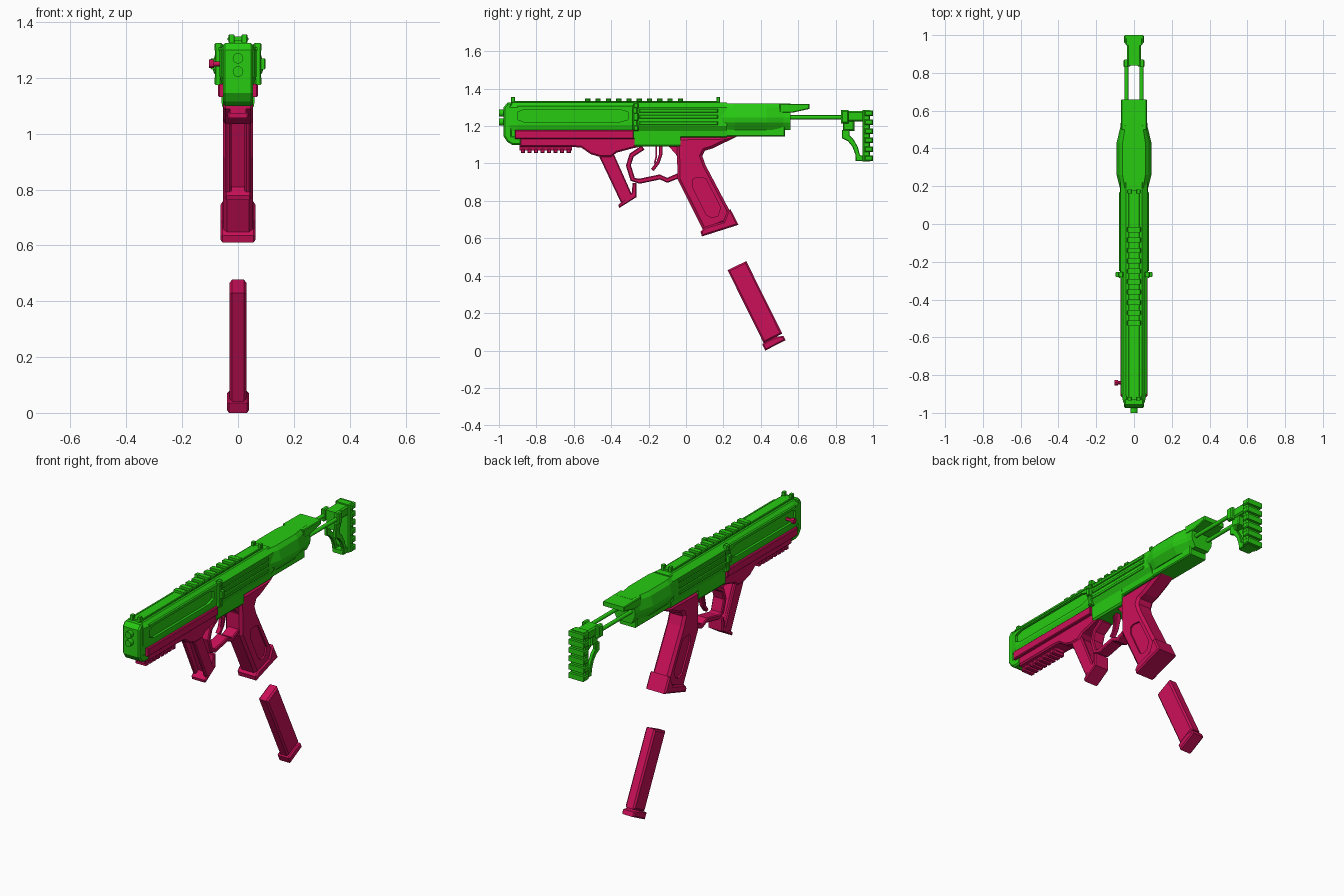
import bpy, bmesh, math
from mathutils import Vector

if "Cube" in bpy.data.objects:
    bpy.data.objects.remove(bpy.data.objects["Cube"])


def material(name, rgb):
    m = bpy.data.materials.new(name)
    m.diffuse_color = (*rgb, 1)
    m.use_nodes = True
    m.node_tree.nodes["Principled BSDF"].inputs["Base Color"].default_value = m.diffuse_color
    return m


GREEN = material("green", (0.02, 0.6, 0.006))
PINK = material("pink", (0.6, 0.005, 0.1))


def finish(name, bm, mat):
    bmesh.ops.recalc_face_normals(bm, faces=bm.faces)
    me = bpy.data.meshes.new(name)
    bm.to_mesh(me)
    bm.free()
    ob = bpy.data.objects.new(name, me)
    bpy.context.collection.objects.link(ob)
    if mat:
        me.materials.append(mat)
    return ob


def profile(name, pts, x0, x1, mat, bevel=0.0):
    """Side outline (y, z) extruded from x0 to x1, with chamfered side rims."""
    bm = bmesh.new()
    face = bm.faces.new([bm.verts.new((x0, y, z)) for y, z in pts])
    geo = bmesh.ops.extrude_face_region(bm, geom=[face])["geom"]
    bmesh.ops.translate(bm, vec=(x1 - x0, 0, 0),
                        verts=[g for g in geo if isinstance(g, bmesh.types.BMVert)])
    bmesh.ops.recalc_face_normals(bm, faces=bm.faces)
    if bevel:
        rims = [e for e in bm.edges if abs(e.verts[0].co.x - e.verts[1].co.x) < 1e-6]
        bmesh.ops.bevel(bm, geom=rims, offset=bevel, segments=1, affect='EDGES')
    return finish(name, bm, mat)


def box(name, x0, x1, y0, y1, z0, z1, mat, bevel=0.0):
    return profile(name, [(y0, z0), (y1, z0), (y1, z1), (y0, z1)], x0, x1, mat, bevel)


def loft(name, half, stations, mat):
    """Mirrored cross-section (x, z) swept along y; stations are (y, x scale)."""
    bm = bmesh.new()
    ring = half + [(-x, z) for x, z in reversed(half)]
    rows = [[bm.verts.new((x * s, y, z)) for x, z in ring] for y, s in stations]
    n = len(ring)
    for a, b in zip(rows, rows[1:]):
        for i in range(n):
            bm.faces.new((a[i], a[(i + 1) % n], b[(i + 1) % n], b[i]))
    bm.faces.new(rows[0])
    bm.faces.new(rows[-1])
    return finish(name, bm, mat)


def band(name, path, thick, hw, mat, bevel=0.0):
    """Strip of even thickness that follows a (y, z) path."""
    p = [Vector(q) for q in path]
    left, right = [], []
    for i, q in enumerate(p):
        d = (p[min(i + 1, len(p) - 1)] - p[max(i - 1, 0)]).normalized()
        nrm = Vector((-d.y, d.x)) * thick / 2
        left.append(q + nrm)
        right.append(q - nrm)
    return profile(name, left + right[::-1], -hw, hw, mat, bevel)


def rod(name, x, z, y0, y1, r, mat, axis='Y', sides=16):
    bpy.ops.mesh.primitive_cylinder_add(vertices=sides, radius=r, depth=abs(y1 - y0))
    ob = bpy.context.object
    ob.name = name
    if axis == 'Y':
        ob.location, ob.rotation_euler = (x, (y0 + y1) / 2, z), (math.pi / 2, 0, 0)
    else:
        ob.location, ob.rotation_euler = ((y0 + y1) / 2, x, z), (0, math.pi / 2, 0)
    ob.data.materials.append(mat)
    bpy.ops.object.shade_smooth_by_angle()
    return ob


def carve(target, pts, depth_x, name):
    """Recess the outline into both sides, leaving a core of half-width depth_x."""
    for s in (-1, 1):
        c = profile(f"{name}_{s}", pts, s * depth_x, s * 0.2, None)
        c.hide_render = True
        c.hide_viewport = True
        c.display_type = 'WIRE'
        m = target.modifiers.new(name, 'BOOLEAN')
        m.operation, m.object, m.solver = 'DIFFERENCE', c, 'EXACT'


# Upper receiver: front shroud, middle and widened rear
half = [(.042, 1.325), (.066, 1.30), (.066, 1.205), (.056, 1.175), (.056, 1.135), (.04, 1.12)]
shroud = loft("front_shroud", half, [(-.945, .86), (-.90, 1), (-.27, 1)], GREEN)
carve(shroud, [(-.90, 1.235), (-.86, 1.22), (-.36, 1.22), (-.31, 1.235),
               (-.31, 1.275), (-.36, 1.29), (-.86, 1.29), (-.90, 1.275)], .052, "shroud_slot_cutter")
mid = [(.042, 1.325), (.072, 1.30), (.075, 1.20), (.06, 1.175), (.058, 1.10), (.05, 1.09)]
loft("middle_receiver", mid, [(-.275, 1), (-.03, 1)], GREEN)
mid2 = mid[:4] + [(.056, 1.145), (.05, 1.14)]
loft("rear_receiver_core", mid2, [(-.03, 1), (.22, 1)], GREEN)
rear = [(.06, 1.32), (.078, 1.30), (.092, 1.245), (.088, 1.22), (.06, 1.18)]
loft("rear_housing", rear, [(.185, .8), (.26, 1), (.43, 1), (.52, .77), (.56, .75)], GREEN)
box("rear_lower_block", -.055, .055, .18, .53, 1.145, 1.20, GREEN, .006)
profile("rear_hood", [(.50, 1.32), (.66, 1.318), (.66, 1.292), (.57, 1.272), (.50, 1.272)],
        -.068, .068, GREEN, .004)

# Front cap, muzzle openings and lower nose
profile("front_cap", [(-.975, 1.145), (-.955, 1.115), (-.93, 1.10), (-.88, 1.10), (-.88, 1.15),
                      (-.93, 1.15), (-.93, 1.325), (-.955, 1.325), (-.975, 1.30)],
        -.054, .054, GREEN, .008)
for z in (1.27, 1.222):
    rod("muzzle", 0, z, -1.0, -.96, .019, GREEN)
    rod("muzzle_core", 0, z, -1.0, -.999, .011, GREEN)

# Side ridges along the middle receiver and reinforcement clamp
for s in (-1, 1):
    for z in (1.215, 1.25, 1.282):
        box("side_ridge", s * .06, s * .079, -.25, .17, z - .009, z + .009, GREEN, .003)
    box("shroud_ridge", s * .05, s * .07, -.9, -.28, 1.298, 1.308, GREEN)
    box("clamp_side", s * .06, s * .082, -.285, -.26, 1.18, 1.31, GREEN, .004)
    lug = box("clamp_lug", s * .075, s * .098, -.28, -.255, 1.23, 1.27, GREEN, .003)
    for k in (-1, 1):
        profile("clamp_corner", [(-.28, 1.25 + k * .045), (-.255, 1.25 + k * .045),
                                 (-.255, 1.25 + k * .075), (-.28, 1.25 + k * .075)],
                s * .055, s * .085, GREEN, .005)

# Top rail with teeth and sight posts
box("top_rail", -.03, .03, -.93, .18, 1.315, 1.335, GREEN, .003)
for i in range(10):
    y = -.525 + i * .055
    box("rail_tooth", -.037, .037, y - .014, y + .014, 1.33, 1.348, GREEN, .005)
for y in (-.925, .172):
    for s in (-1, 1):
        box("sight_post", s * .012, s * .034, y - .01, y + .01, 1.325, 1.355, GREEN, .003)

# Cocking knob
rod("knob_stem", -.84, 1.25, -.09, -.05, .009, PINK, 'X', 12)
rod("knob_head", -.84, 1.25, -.104, -.086, .015, PINK, 'X', 12)

# Lower handguard with accessory rail
for s in (-1, 1):
    box("handguard_strip", s * .045, s * .071, -.915, -.28, 1.132, 1.178, PINK, .004)
profile("handguard", [(-.89, 1.14), (-.89, 1.088), (-.60, 1.088), (-.56, 1.085), (-.51, 1.05),
                      (-.46, 1.035), (-.40, 1.035), (-.37, 1.058), (-.29, 1.08), (-.24, 1.09),
                      (-.24, 1.14)], -.053, .053, PINK, .008)
box("lower_rail", -.028, .028, -.89, -.61, 1.07, 1.095, PINK)
for i in range(8):
    y = -.872 + i * .035
    box("lower_rail_tooth", -.037, .037, y - .011, y + .011, 1.056, 1.078, PINK, .004)

# Folding foregrip: two cheeks, recessed web and foot
grip_pts = [(-.475, 1.06), (-.345, .785), (-.285, .825), (-.39, 1.06)]
profile("foregrip_web", [(-.43, 1.06), (-.325, .80), (-.285, .825), (-.40, 1.06)], -.04, .04, PINK)
for s in (-1, 1):
    profile("foregrip_cheek", grip_pts, s * .024, s * .046, PINK, .006)
profile("foregrip_foot", [(-.362, .778), (-.357, .762), (-.265, .82), (-.265, .895),
                          (-.285, .895), (-.29, .845)], -.046, .046, PINK, .005)

# Trigger guard and trigger
band("trigger_guard", [(-.23, 1.085), (-.29, 1.045), (-.308, .99), (-.285, .915), (-.25, .905),
                       (-.14, .928), (-.10, .91), (-.04, .935), (-.02, .96)],
     .027, .036, PINK, .005)
band("trigger", [(-.135, 1.10), (-.135, 1.05), (-.15, 1.005), (-.18, .965)], .018, .014, PINK, .003)
band("trigger_safety", [(-.16, 1.09), (-.158, 1.04), (-.168, 1.0)], .008, .008, PINK)
profile("guard_corner", [(-.10, 1.10), (-.03, 1.10), (-.03, 1.0), (-.055, 1.05)], -.036, .036, PINK)

# Pistol grip with recessed side panel and flared magazine well
grip = profile("pistol_grip", [(-.05, 1.14), (-.045, .915), (.095, .637), (.225, .69), (.24, .735),
                               (.105, .99), (.087, 1.04), (.10, 1.068), (.14, 1.08), (.275, 1.145)],
               -.054, .054, PINK, .014)
carve(grip, [(.035, .915), (.055, .925), (.105, .92), (.185, .765), (.17, .72), (.14, .71),
             (.11, .725), (.035, .875)], .045, "grip_panel_cutter")
profile("magazine_well", [(.10, .66), (.078, .635), (.085, .61), (.28, .672), (.237, .757),
                          (.222, .745), (.20, .69)], -.063, .063, PINK, .008)

# Detached magazine and its base plate
profile("magazine", [(.222, .43), (.322, .478), (.515, .09), (.415, .04)], -.03, .03, PINK, .009)
profile("magazine_base", [(.424, 0), (.532, .055), (.521, .078), (.48, .074), (.44, .055),
                          (.407, .035)], -.039, .039, PINK, .007)

# Stock: rods, head block, curved arm and ribbed butt plate
for s in (-1, 1):
    rod("stock_rod", s * .04, 1.247, .50, .86, .011, GREEN)
    box("stock_socket", s * .028, s * .056, .83, .87, 1.215, 1.285, GREEN, .006)
    profile("stock_arm", [(.835, 1.18), (.835, 1.135), (.865, 1.12), (.89, 1.09), (.905, 1.05),
                          (.91, 1.012), (.975, 1.012), (.975, 1.035), (.93, 1.045), (.918, 1.09),
                          (.895, 1.13), (.875, 1.15), (.875, 1.18)], s * .018, s * .038, GREEN, .003)
box("stock_head", -.038, .038, .84, .97, 1.225, 1.28, GREEN, .008)
box("stock_hinge", -.03, .03, .84, .90, 1.175, 1.23, GREEN, .006)
box("arm_bridge", -.03, .03, .905, .975, 1.012, 1.035, GREEN)
box("butt_plate", -.045, .045, .945, .985, 1.01, 1.287, GREEN, .006)
for i in range(6):
    z = 1.028 + i * .048
    box("butt_rib", -.052, .052, .955, 1.0, z - .015, z + .015, GREEN, .005)
